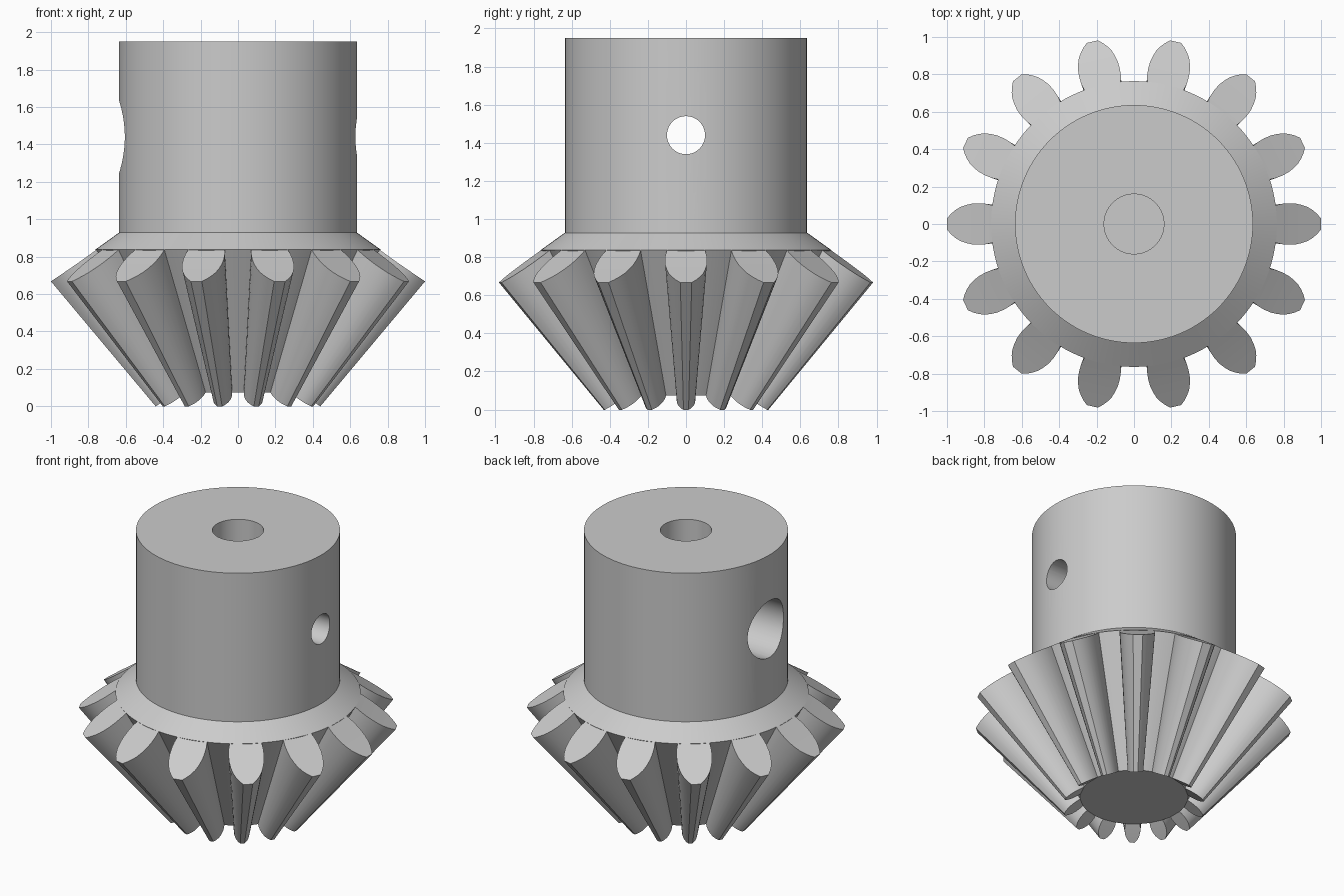
import bpy, bmesh, math
from mathutils import Matrix

cube = bpy.data.objects.get("Cube")
if cube:
    bpy.data.objects.remove(cube, do_unlink=True)

TEETH = 14
APEX_Z = -0.526      # point where all tooth lines meet
SMALL_END = 0.44     # scale of the small end towards the apex
ROOT_R = 0.764
HUB_R, HUB_Z, TOP_Z = 0.636, 0.928, 1.95
HOLE_Z = 1.44

# Single plain metal colour
grey = bpy.data.materials.new("plain_grey")
grey.use_nodes = True
colour = (0.6, 0.6, 0.6, 1)
grey.diffuse_color = colour
grey.node_tree.nodes["Principled BSDF"].inputs["Base Color"].default_value = colour


def make_object(name, bm):
    bmesh.ops.recalc_face_normals(bm, faces=bm.faces)
    mesh = bpy.data.meshes.new(name)
    bm.to_mesh(mesh)
    bm.free()
    mesh.materials.append(grey)
    obj = bpy.data.objects.new(name, mesh)
    bpy.context.collection.objects.link(obj)
    return obj


def activate(obj):
    bpy.ops.object.select_all(action="DESELECT")
    obj.select_set(True)
    bpy.context.view_layer.objects.active = obj


def back_cone_z(radius):
    return HUB_Z - 0.716 * (radius - HUB_R)


def towards_apex(x, y, z):
    s = SMALL_END
    return (x * s, y * s, APEX_Z + (z - APEX_Z) * s)


def lathe(name, profile, steps):
    bm = bmesh.new()
    verts = [bm.verts.new((r, 0, z)) for r, z in profile]
    edges = [bm.edges.new(pair) for pair in zip(verts, verts[1:])]
    bmesh.ops.spin(bm, geom=verts + edges, cent=(0, 0, 0), axis=(0, 0, 1),
                   angle=math.tau, steps=steps)
    bmesh.ops.remove_doubles(bm, verts=bm.verts, dist=1e-4)
    return make_object(name, bm)


def drill(obj, radius, x0, x1):
    # Cross hole along x, cut and applied
    bm = bmesh.new()
    place = Matrix.Translation(((x0 + x1) / 2, 0, HOLE_Z)) @ Matrix.Rotation(math.pi / 2, 4, "Y")
    bmesh.ops.create_cone(bm, cap_ends=True, segments=48, radius1=radius,
                          radius2=radius, depth=x1 - x0, matrix=place)
    cutter = make_object("hole_cutter", bm)
    cutter.hide_render = True
    mod = obj.modifiers.new("hole", "BOOLEAN")
    mod.operation, mod.solver, mod.object = "DIFFERENCE", "EXACT", cutter
    activate(obj)
    bpy.ops.object.modifier_apply(modifier=mod.name)
    bpy.data.objects.remove(cutter, do_unlink=True)


# Hub and cone core with a blind bore from the top
root_small, _, z_small = towards_apex(ROOT_R, 0, back_cone_z(ROOT_R))
hub = lathe("hub_body", [
    (0, z_small), (root_small, z_small), (ROOT_R, back_cone_z(ROOT_R)),
    (HUB_R, HUB_Z), (HUB_R, TOP_Z), (0.16, TOP_Z), (0.16, 0.5), (0, 0.5)], 112)
drill(hub, 0.1, -0.5, 0.8)       # narrow pin hole
drill(hub, 0.195, -0.8, -0.25)   # wide counterbore

# Bevel gear teeth: half profile as (radial, sideways), mirrored and tapered
half = [(0.757, 0.1), (0.79, 0.108), (0.826, 0.111), (0.865, 0.109),
        (0.9, 0.101), (0.93, 0.09), (0.957, 0.073), (0.98, 0.053), (1.0, 0.03)]
outline = half + [(r, -t) for r, t in reversed(half)]
bm = bmesh.new()
for i in range(TEETH):
    turn = Matrix.Rotation(math.tau * i / TEETH, 3, "Z")
    big = [(r, t, back_cone_z(math.hypot(r, t))) for r, t in outline]
    ends = []
    for ring in (big, [towards_apex(*p) for p in big]):
        verts = [bm.verts.new(p) for p in ring]
        bmesh.ops.rotate(bm, verts=verts, cent=(0, 0, 0), matrix=turn)
        ends.append(verts)
    n = len(outline)
    for a in range(n):
        b = (a + 1) % n
        bm.faces.new((ends[0][a], ends[0][b], ends[1][b], ends[1][a]))
    # End caps as strips across the tooth
    for verts in ends:
        for a in range(n // 2 - 1):
            bm.faces.new((verts[a], verts[a + 1], verts[n - 2 - a], verts[n - 1 - a]))
teeth = make_object("gear_teeth", bm)

for obj in (hub, teeth):
    activate(obj)
    bpy.ops.object.shade_smooth_by_angle(angle=math.radians(25))
